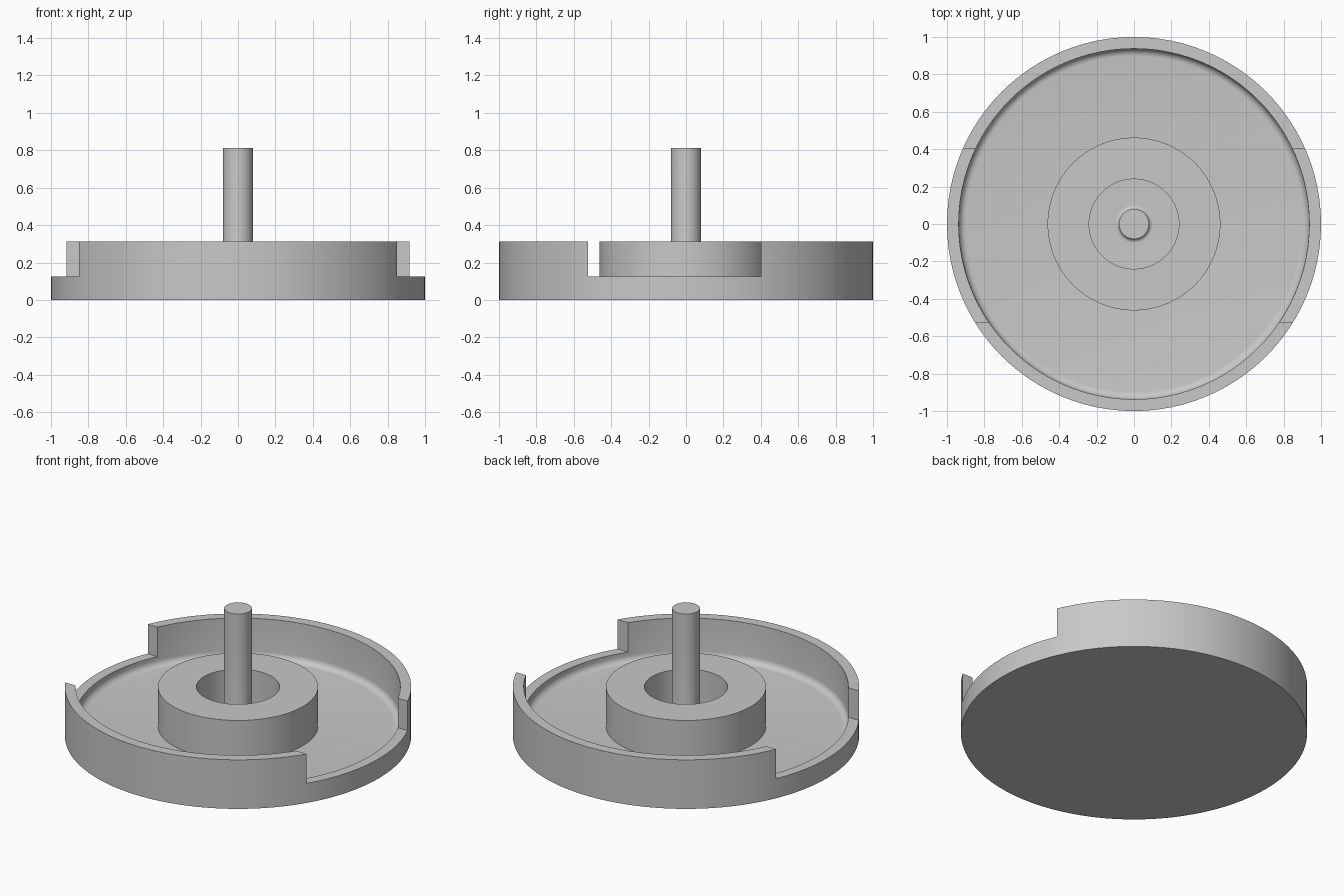
import bpy
import bmesh
from math import cos, sin, radians, pi
from mathutils import Vector

if "Cube" in bpy.data.objects:
    bpy.data.objects.remove(bpy.data.objects["Cube"], do_unlink=True)

SEGMENTS = 96
FLOOR = 0.0625
WALL_TOP = 0.3125
STEP = 0.125

grey = bpy.data.materials.new("plain grey")
grey.use_nodes = True
color = (0.58, 0.58, 0.58, 1)
grey.diffuse_color = color
grey.node_tree.nodes["Principled BSDF"].inputs["Base Color"].default_value = color


def arc(cx, cz, r, start, end, steps=6):
    """Profile points along a fillet, as (radius, height)."""
    angles = [radians(start + (end - start) * i / steps) for i in range(steps + 1)]
    return [(cx + r * cos(a), cz + r * sin(a)) for a in angles]


def lathe(name, profile, closed=False):
    """Revolve a (radius, height) profile around z."""
    bm = bmesh.new()
    verts = [bm.verts.new((r, 0, z)) for r, z in profile]
    edges = [bm.edges.new(pair) for pair in zip(verts, verts[1:])]
    if closed:
        edges.append(bm.edges.new((verts[-1], verts[0])))
    bmesh.ops.spin(bm, geom=verts + edges, cent=(0, 0, 0), axis=(0, 0, 1),
                   angle=2 * pi, steps=SEGMENTS, use_merge=False)
    bmesh.ops.remove_doubles(bm, verts=bm.verts, dist=1e-5)
    bmesh.ops.recalc_face_normals(bm, faces=bm.faces)
    mesh = bpy.data.meshes.new(name)
    bm.to_mesh(mesh)
    bm.free()
    mesh.materials.append(grey)
    obj = bpy.data.objects.new(name, mesh)
    bpy.context.collection.objects.link(obj)
    return obj


def activate(obj):
    bpy.ops.object.select_all(action='DESELECT')
    obj.select_set(True)
    bpy.context.view_layer.objects.active = obj


def smooth(obj):
    activate(obj)
    bpy.ops.object.shade_smooth_by_angle(angle=radians(30))


# Round dish with a filleted inside corner
inner, fillet = 0.9375, 0.04
dish = lathe("dish", [(0, 0), (1, 0), (1, WALL_TOP), (inner, WALL_TOP)]
             + arc(inner - fillet, FLOOR + fillet, fillet, 0, -90)
             + [(0, FLOOR)])

# Cut the side openings down to the low step
front_y, back_y = -0.525, 0.4
bpy.ops.mesh.primitive_cube_add(size=1, location=(0, (front_y + back_y) / 2, STEP + 0.5))
cutter = bpy.context.object
cutter.name = "opening_cutter"
cutter.scale = Vector((3, back_y - front_y, 1))
cutter.hide_render = True
cut = dish.modifiers.new("side openings", 'BOOLEAN')
cut.operation = 'DIFFERENCE'
cut.solver = 'EXACT'
cut.object = cutter
activate(dish)
bpy.ops.object.modifier_apply(modifier=cut.name)
bpy.data.objects.remove(cutter, do_unlink=True)
smooth(dish)

# Central ring, seated in the floor
hub = lathe("hub_ring", [(0.24, 0.04), (0.462, 0.04), (0.462, WALL_TOP), (0.24, WALL_TOP)],
            closed=True)
smooth(hub)

# Central shaft with a small fillet at its foot
shaft_r, foot = 0.08, 0.02
shaft = lathe("shaft", [(0, 0.04), (shaft_r + foot, 0.04)]
              + arc(shaft_r + foot, FLOOR + foot, foot, 270, 180)
              + [(shaft_r, 0.8125), (0, 0.8125)])
smooth(shaft)
